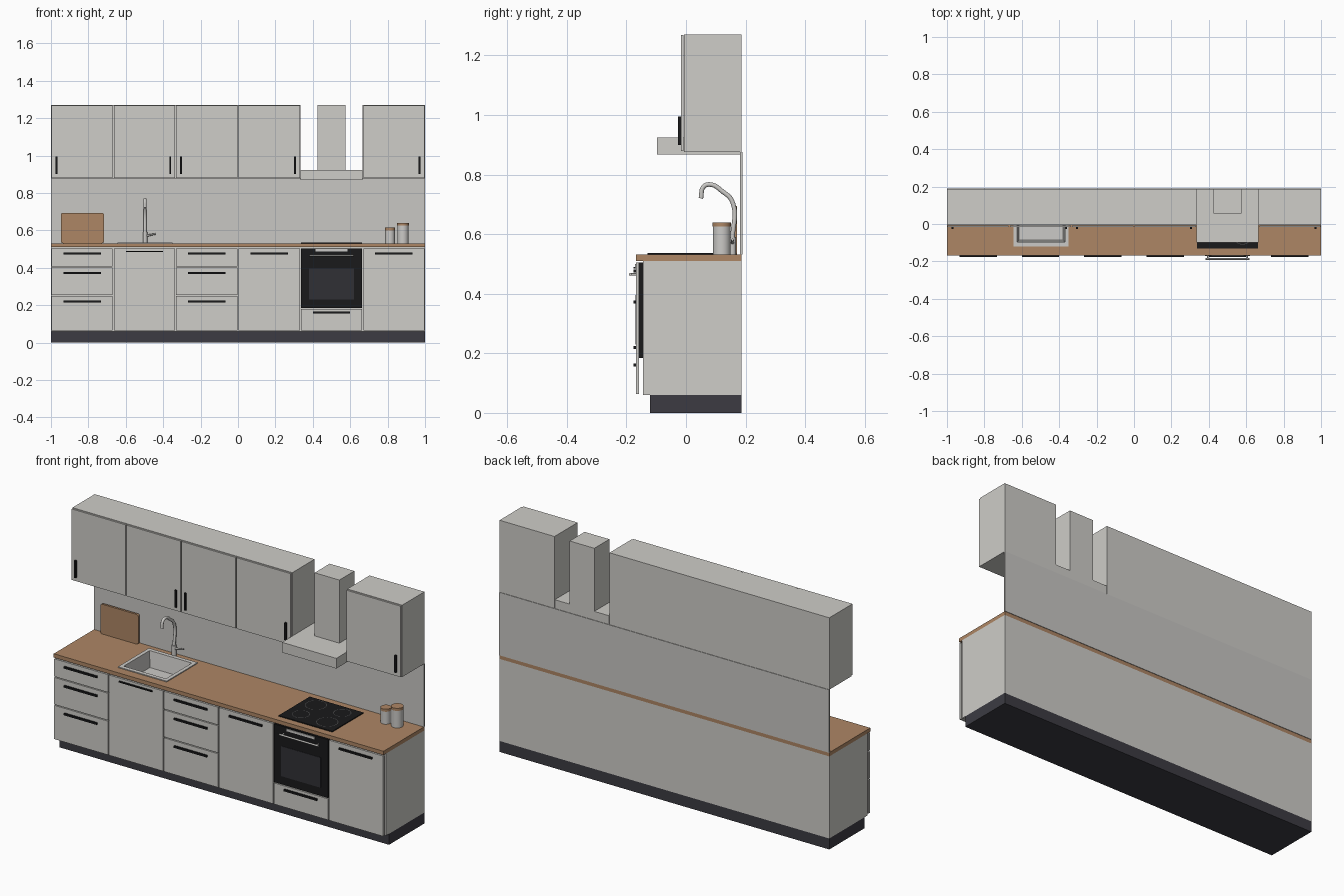
import bpy, bmesh
from math import pi
from mathutils import Matrix, Vector

cube = bpy.data.objects.get("Cube")
if cube:
    bpy.data.objects.remove(cube, do_unlink=True)


def material(name, r, g, b):
    m = bpy.data.materials.new(name)
    m.use_nodes = True
    m.diffuse_color = (r, g, b, 1)
    m.node_tree.nodes["Principled BSDF"].inputs["Base Color"].default_value = (r, g, b, 1)
    return m


CABINET = material("cabinet grey", 0.62, 0.61, 0.58)
WALL = material("splashback grey", 0.58, 0.57, 0.55)
WOOD = material("warm wood", 0.42, 0.24, 0.13)
PLINTH = material("plinth charcoal", 0.045, 0.044, 0.055)
BLACK = material("black", 0.01, 0.01, 0.011)
GLASS = material("oven glass", 0.03, 0.03, 0.036)
STEEL = material("steel", 0.6, 0.59, 0.57)
MARK = material("hob marking", 0.08, 0.08, 0.08)


def finish(name, bm, mat, smooth=False):
    bmesh.ops.recalc_face_normals(bm, faces=bm.faces)
    mesh = bpy.data.meshes.new(name)
    bm.to_mesh(mesh)
    bm.free()
    mesh.materials.append(mat)
    ob = bpy.data.objects.new(name, mesh)
    bpy.context.collection.objects.link(ob)
    if smooth:
        bpy.ops.object.select_all(action="DESELECT")
        bpy.context.view_layer.objects.active = ob
        ob.select_set(True)
        bpy.ops.object.shade_smooth_by_angle(angle=0.7)
    return ob


def box(name, x, y, z, mat):
    """Box from (low, high) ranges on each axis."""
    bm = bmesh.new()
    bmesh.ops.create_cube(bm, size=1)
    for v in bm.verts:
        v.co = [(r[0] + r[1]) / 2 + c * (r[1] - r[0]) for r, c in zip((x, y, z), v.co)]
    return finish(name, bm, mat)


def rod(name, a, b, r, mat, r2=None, sides=24):
    """Cylinder or cone between two points."""
    a, b = Vector(a), Vector(b)
    turn = (b - a).to_track_quat("Z", "Y").to_matrix().to_4x4()
    bm = bmesh.new()
    bmesh.ops.create_cone(bm, cap_ends=True, segments=sides, radius1=r,
                          radius2=r if r2 is None else r2, depth=(b - a).length,
                          matrix=Matrix.Translation((a + b) / 2) @ turn)
    return finish(name, bm, mat, True)


def tube(name, points, r, mat):
    curve = bpy.data.curves.new(name, "CURVE")
    curve.dimensions = "3D"
    curve.bevel_depth = r
    curve.bevel_resolution = 3
    curve.use_fill_caps = True
    s = curve.splines.new("BEZIER")
    s.bezier_points.add(len(points) - 1)
    for p, co in zip(s.bezier_points, points):
        p.co = co
        p.handle_left_type = p.handle_right_type = "AUTO"
    curve.materials.append(mat)
    ob = bpy.data.objects.new(name, curve)
    bpy.context.collection.objects.link(ob)


def cut(ob, cutter):
    mod = ob.modifiers.new("opening", "BOOLEAN")
    mod.operation = "DIFFERENCE"
    mod.solver = "EXACT"
    mod.object = cutter
    bpy.context.view_layer.objects.active = ob
    bpy.ops.object.modifier_apply(modifier=mod.name)


W = 1 / 3
BACK = 0.187
GAP = 0.003
DOOR_Y = (-0.168, -0.157)


def left_edge(i):
    return -1 + i * W


# Base run, worktop and splashback
box("plinth", (-1, 1), (-0.12, BACK), (0, 0.06), PLINTH)
base = box("base_carcass", (-1, 1), (-0.145, BACK), (0.06, 0.51), CABINET)
worktop = box("worktop", (-1, 1), (-0.168, BACK), (0.51, 0.531), WOOD)
box("splashback", (-1, 1), (0.181, 0.19), (0.531, 0.876), WALL)


def front(i, z, handle_z, thick=0.01):
    """Door or drawer front with its bar handle."""
    x = left_edge(i)
    mid = x + W / 2
    box(f"front_{i + 1}", (x + GAP, x + W - GAP), DOOR_Y, z, CABINET)
    box(f"front_handle_{i + 1}", (mid - 0.1, mid + 0.1), (-0.177, -0.168),
        (handle_z - thick / 2, handle_z + thick / 2), BLACK)


for i in (0, 2):
    front(i, (0.064, 0.249), 0.22)
    front(i, (0.254, 0.402), 0.372)
    front(i, (0.407, 0.504), 0.476)
front(1, (0.064, 0.504), 0.487, 0.006)
front(3, (0.064, 0.504), 0.476)
front(5, (0.064, 0.504), 0.476)
front(4, (0.064, 0.18), 0.16)

# Oven
ox = left_edge(4)
omid = ox + W / 2
box("oven_front", (ox + GAP, ox + W - GAP), (-0.168, -0.145), (0.185, 0.504), BLACK)
box("oven_window", (omid - 0.12, omid + 0.12), (-0.17, -0.167), (0.23, 0.395), GLASS)
box("oven_control_strip", (omid - 0.085, omid + 0.085), (-0.172, -0.167), (0.486, 0.499), STEEL)
rod("oven_handle", (omid - 0.118, -0.187, 0.465), (omid + 0.118, -0.187, 0.465), 0.005, STEEL, sides=12)
for s in (-1, 1):
    rod("oven_handle_post", (omid + s * 0.105, -0.187, 0.465), (omid + s * 0.105, -0.166, 0.465),
        0.004, STEEL, sides=12)

# Hob with ring markings
box("hob", (ox + 0.004, ox + W - 0.004), (-0.13, 0.14), (0.531, 0.536), BLACK)
for dx, dy, r in ((-0.08, -0.06, 0.045), (0.08, -0.06, 0.055), (-0.08, 0.07, 0.055), (0.08, 0.07, 0.045)):
    bm = bmesh.new()
    rings = [bmesh.ops.create_circle(bm, segments=32, radius=q,
             matrix=Matrix.Translation((omid + dx, 0.005 + dy, 0.5365)))["verts"] for q in (r, r - 0.003)]
    for k in range(32):
        n = (k + 1) % 32
        bm.faces.new((rings[0][k], rings[0][n], rings[1][n], rings[1][k]))
    finish("hob_ring", bm, MARK)

# Sink: nested rectangles skinned from rim to basin floor
SX, SY = -0.497, 0.015
opening = box("sink_opening", (SX - 0.134, SX + 0.134), (-0.108, 0.13), (0.43, 0.6), STEEL)
cut(base, opening)
cut(worktop, opening)
bpy.data.objects.remove(opening, do_unlink=True)
bm = bmesh.new()
loops = []
for hx, hy, z in ((0.148, 0.134, 0.531), (0.148, 0.134, 0.536), (0.128, 0.112, 0.536), (0.118, 0.1, 0.45)):
    loops.append([bm.verts.new((SX + sx * hx, SY + sy * hy, z))
                  for sx, sy in ((-1, -1), (1, -1), (1, 1), (-1, 1))])
for a, b in zip(loops, loops[1:]):
    for k in range(4):
        n = (k + 1) % 4
        bm.faces.new((a[k], a[n], b[n], b[k]))
bm.faces.new(loops[-1])
finish("sink", bm, STEEL)
rod("sink_drain", (SX, SY, 0.45), (SX, SY, 0.453), 0.02, MARK)

# Tap
rod("tap_base", (SX, 0.156, 0.531), (SX, 0.156, 0.59), 0.012, STEEL)
tube("tap_spout", [(SX, 0.156, 0.58), (SX, 0.155, 0.71), (SX, 0.12, 0.745), (SX, 0.085, 0.766),
                   (SX, 0.06, 0.76), (SX, 0.05, 0.72)], 0.008, STEEL)
rod("tap_lever", (SX, 0.156, 0.57), (SX + 0.057, 0.156, 0.581), 0.006, STEEL, 0.004, 12)

# Wall cabinets: handle side is -1 for low x, 1 for high x
for i, side in ((0, -1), (1, 1), (2, -1), (3, 1), (5, 1)):
    x = left_edge(i)
    hx = x + W / 2 + side * (W / 2 - 0.029)
    box(f"wall_cabinet_{i + 1}", (x, x + W), (-0.006, BACK), (0.876, 1.27), CABINET)
    box(f"wall_door_{i + 1}", (x + GAP, x + W - GAP), (-0.017, -0.008), (0.879, 1.268), CABINET)
    box(f"wall_handle_{i + 1}", (hx - 0.005, hx + 0.005), (-0.027, -0.017), (0.9, 0.994), BLACK)

# Extractor hood
box("hood_canopy", (ox + 0.002, ox + W - 0.002), (-0.098, BACK), (0.868, 0.924), CABINET)
box("hood_chimney", (omid - 0.075, omid + 0.075), (0.057, BACK), (0.924, 1.27), CABINET)

# Chopping board with rounded corners
board = box("chopping_board", (-0.946, -0.717), (0.16, 0.172), (0.531, 0.694), WOOD)
bm = bmesh.new()
bm.from_mesh(board.data)
corners = [e for e in bm.edges if abs(e.verts[0].co.y - e.verts[1].co.y) > 0.005]
bmesh.ops.bevel(bm, geom=corners, offset=0.01, segments=4, affect="EDGES", profile=0.5)
bm.to_mesh(board.data)
bm.free()

# Storage jars with wooden lids
for x, r, top in ((0.813, 0.026, 0.614), (0.882, 0.03, 0.639)):
    rod("jar", (x, 0.12, 0.531), (x, 0.12, top - 0.014), r, STEEL, sides=32)
    rod("jar_lid", (x, 0.12, top - 0.014), (x, 0.12, top), r + 0.001, WOOD, sides=32)
